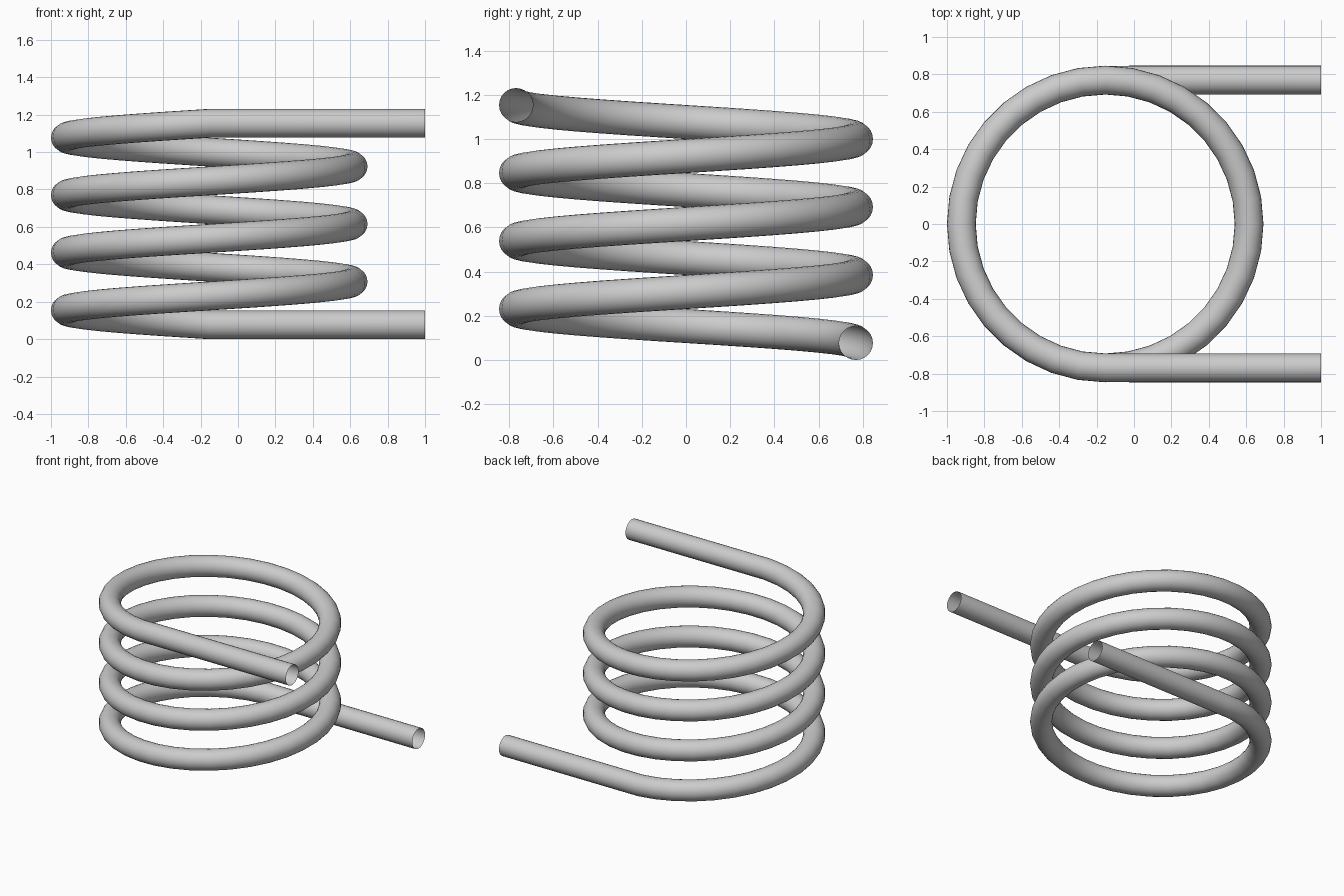
import bpy
import math

if "Cube" in bpy.data.objects:
    bpy.data.objects.remove(bpy.data.objects["Cube"])

R_WIRE = 1 / 13            # wire radius; every other size is a multiple of it
R_COIL = 10 * R_WIRE       # coil centre-line radius
PITCH = 4 * R_WIRE
TURNS = 3.5
CX = -1 + 11 * R_WIRE      # coil axis
STEPS = 36                 # segments per turn

# Path: straight lead, rising coil, straight lead
count = int(TURNS * STEPS)
coil = []
for i in range(count + 1):
    t = i / STEPS
    a = math.pi / 2 + 2 * math.pi * t
    coil.append((CX + R_COIL * math.cos(a), R_COIL * math.sin(a), R_WIRE + PITCH * t))
path = [(1, coil[0][1], coil[0][2])] + coil + [(1, coil[-1][1], coil[-1][2])]

# Round wire swept along the path, open at both ends
curve = bpy.data.curves.new("coil_spring", "CURVE")
curve.dimensions = "3D"
curve.twist_mode = "Z_UP"
curve.bevel_depth = R_WIRE
curve.bevel_resolution = 10
curve.use_fill_caps = False
spline = curve.splines.new("POLY")
spline.points.add(len(path) - 1)
for point, co in zip(spline.points, path):
    point.co = (*co, 1)
spring = bpy.data.objects.new("coil_spring", curve)
bpy.context.collection.objects.link(spring)

# Plain grey metal
grey = bpy.data.materials.new("light grey")
grey.diffuse_color = (0.6, 0.6, 0.6, 1)
grey.use_nodes = True
grey.node_tree.nodes["Principled BSDF"].inputs["Base Color"].default_value = grey.diffuse_color
curve.materials.append(grey)

# Turn into a smooth mesh
bpy.context.view_layer.objects.active = spring
spring.select_set(True)
bpy.ops.object.convert(target="MESH")
bpy.ops.object.shade_smooth_by_angle(angle=math.radians(40))
